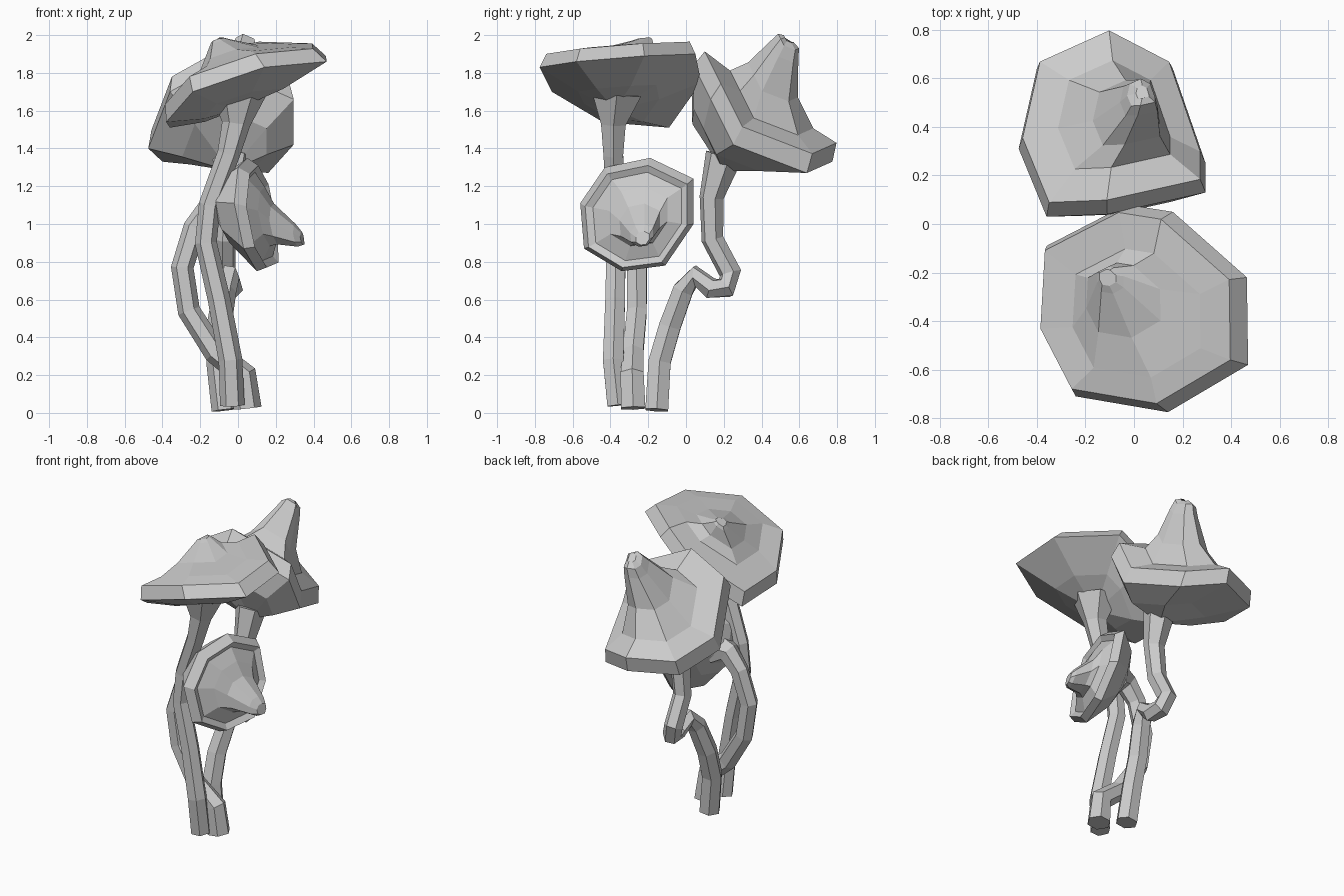
import bpy, bmesh, math
from mathutils import Vector as V


def loft(name, rings):
    # skin a stack of equal-sized rings and close both ends
    bm = bmesh.new()
    loops = [[bm.verts.new(p) for p in r] for r in rings]
    n = len(loops[0])
    for a, b in zip(loops, loops[1:]):
        for i in range(n):
            j = (i + 1) % n
            bm.faces.new((a[i], a[j], b[j], b[i]))
    bm.faces.new(loops[0])
    bm.faces.new(loops[-1])
    bmesh.ops.recalc_face_normals(bm, faces=bm.faces)
    me = bpy.data.meshes.new(name)
    bm.to_mesh(me)
    bm.free()
    ob = bpy.data.objects.new(name, me)
    bpy.context.collection.objects.link(ob)
    return ob


def cap(name, rim, sections):
    # irregular 8-sided rim, repeated at scaled copies along a bent axis
    rim = [V(p) for p in rim]
    c = sum(rim, V()) / len(rim)
    rings = []
    for centre, s in sections:
        o = c if centre is None else V(centre)
        rings.append([o + (p - c) * s for p in rim])
    return loft(name, rings)


def stem(name, path, sides=6):
    # tube through (x, y, z, radius) points with a carried-along frame
    pts = [V(p[:3]) for p in path]
    side = V((1, 0, 0))
    rings = []
    for i, p in enumerate(pts):
        t = (pts[min(i + 1, len(pts) - 1)] - pts[max(i - 1, 0)]).normalized()
        side = (side - t * side.dot(t)).normalized()
        up = t.cross(side)
        rings.append([p + (side * math.cos(a) + up * math.sin(a)) * path[i][3]
                      for a in (2 * math.pi * k / sides for k in range(sides))])
    return loft(name, rings)


# front cap: tilted down to the left
cap("front_cap",
    [(-.36, -.09, 1.51), (-.03, .08, 1.75), (.16, .05, 1.90), (.465, -.22, 1.89),
     (.47, -.58, 1.86), (.14, -.775, 1.83), (-.24, -.71, 1.70), (-.38, -.44, 1.54)],
    [((.0, -.37, 1.62), .13), ((.02, -.35, 1.66), .5), (None, 1),
     ((-.01, -.335, 1.825), .92), ((.0, -.36, 1.865), .62),
     ((-.05, -.31, 1.895), .36), ((-.10, -.23, 1.96), .13), ((-.11, -.22, 1.975), .08)])

# rear cap: tilted to the back with a tall peak
cap("rear_cap",
    [(-.10, .775, 1.33), (.16, .64, 1.27), (.295, .25, 1.42), (.295, .13, 1.66),
     (-.11, .04, 1.84), (-.36, .03, 1.70), (-.475, .31, 1.40), (-.40, .64, 1.33)],
    [((-.05, .2, 1.31), .13), ((-.07, .22, 1.41), .58), (None, 1),
     ((-.09, .395, 1.585), .95), ((-.08, .42, 1.605), .6),
     ((-.03, .44, 1.73), .36), ((.02, .51, 1.9), .2), ((.03, .535, 1.955), .15),
     ((.035, .54, 1.975), .07)])

# small cap: facing right
cap("side_cap",
    [(.05, -.19, 1.35), (.11, .04, 1.24), (.16, .04, 1.0), (.17, -.11, .78),
     (.10, -.34, .75), (.03, -.54, .87), (-.02, -.56, 1.11), (.0, -.43, 1.3)],
    [((-.12, -.24, 1.09), .2), ((-.06, -.25, 1.08), .6), (None, 1),
     ((.13, -.265, 1.04), .9), ((.11, -.26, 1.04), .78), ((.155, -.255, 1.04), .52),
     ((.2, -.245, 1.0), .36), ((.31, -.235, .94), .2), ((.34, -.23, .925), .12)])

# stems
stem("front_stem",
     [(-.03, -.36, .04, .065), (-.04, -.385, .28, .063), (-.10, -.375, .6, .06),
      (-.17, -.37, .9, .058), (-.15, -.37, 1.1, .058), (-.05, -.385, 1.37, .06),
      (-.01, -.385, 1.53, .075), (.0, -.37, 1.69, .15)])
stem("rear_stem",
     [(-.07, -.155, .015, .07), (-.10, -.14, .27, .068), (-.10, -.085, .46, .066),
      (-.07, -.015, .65, .062), (-.05, .05, .725, .06),
      (-.03, .13, .66, .058), (-.04, .21, .66, .06),
      (-.07, .235, .74, .06), (-.07, .14, .92, .06), (-.05, .135, 1.14, .065),
      (-.04, .2, 1.36, .1)])
stem("side_stem",
     [(.05, -.28, .025, .075), (.03, -.285, .2, .07), (-.12, -.28, .32, .062),
      (-.26, -.26, .54, .06), (-.295, -.26, .77, .06), (-.23, -.25, .98, .06),
      (-.15, -.25, 1.08, .07), (-.07, -.25, 1.08, .11)])
